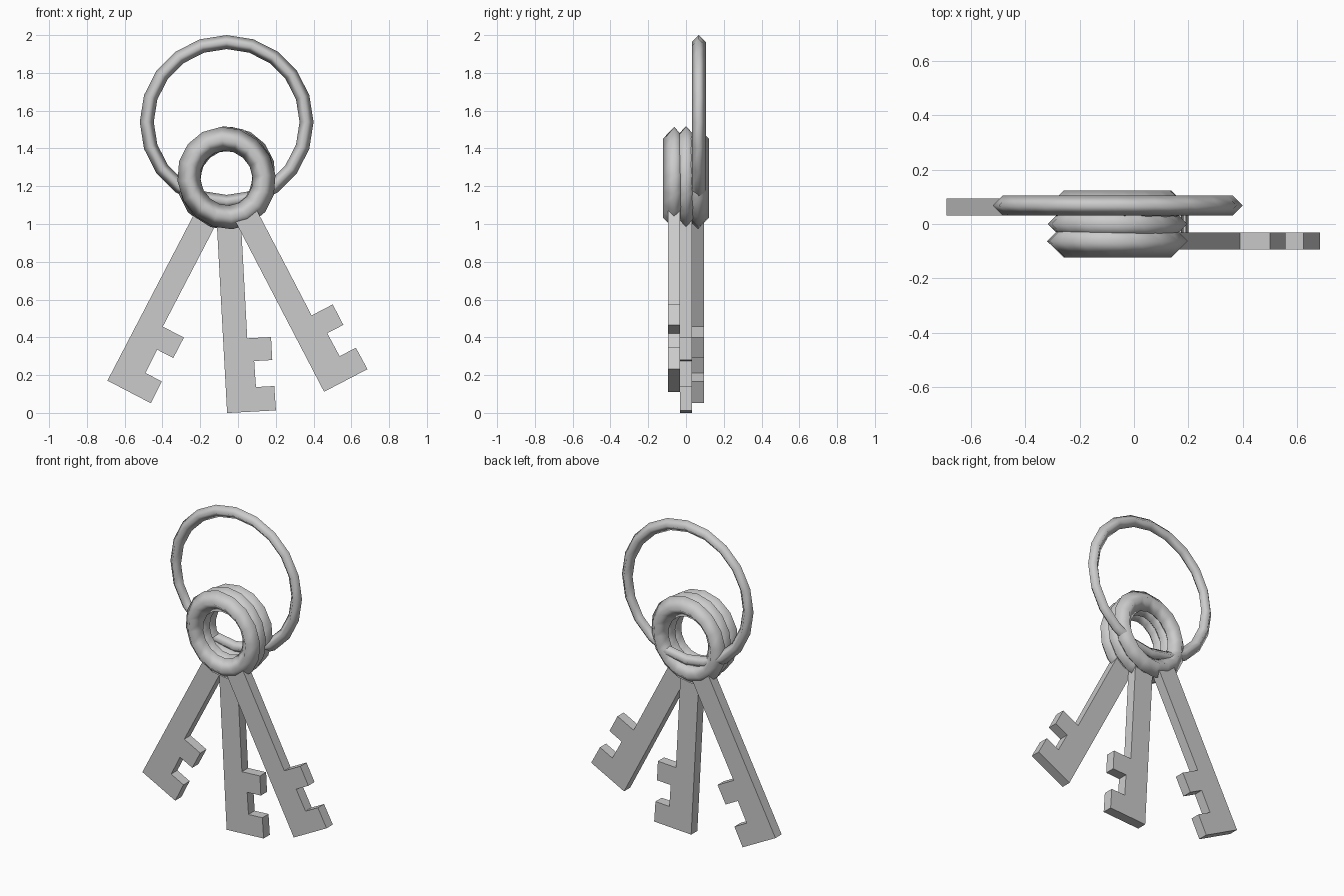
import bpy, bmesh
from math import radians, pi, sin, cos

if "Cube" in bpy.data.objects:
    bpy.data.objects.remove(bpy.data.objects["Cube"])


def smooth_ring(name, major, minor, segs, loc, angle=0.0, stretch=1.0):
    # Upright ring in the XZ plane with a four-sided section, smooth shaded
    bm = bmesh.new()
    loops = []
    for i in range(segs):
        a = 2 * pi * i / segs
        loop = []
        for j in range(4):
            b = j * pi / 2
            r = major + minor * cos(b)
            loop.append(bm.verts.new((r * cos(a), minor * sin(b), r * sin(a) * stretch)))
        loops.append(loop)
    for i in range(segs):
        p, q = loops[i], loops[(i + 1) % segs]
        for j in range(4):
            k = (j + 1) % 4
            bm.faces.new((p[j], q[j], q[k], p[k])).smooth = True
    finish(bm, name, loc, angle)


def finish(bm, name, loc, angle):
    bmesh.ops.recalc_face_normals(bm, faces=bm.faces)
    mesh = bpy.data.meshes.new(name)
    bm.to_mesh(mesh)
    bm.free()
    ob = bpy.data.objects.new(name, mesh)
    ob.location = loc
    ob.rotation_euler = (0, -radians(angle), 0)
    bpy.context.collection.objects.link(ob)


# Key outline: sideways offset and distance below the bow centre
OUTLINE = [(-.064, .19), (-.064, 1.242), (.195, 1.242), (.193, 1.113),
           (.096, 1.113), (.094, .975), (.19, .975), (.19, .853),
           (.064, .853), (.064, .19)]


def key_blade(name, loc, angle, half=.031):
    bm = bmesh.new()
    face = bm.faces.new([bm.verts.new((u, -half, -v)) for u, v in OUTLINE])
    ext = bmesh.ops.extrude_face_region(bm, geom=[face])
    verts = [g for g in ext["geom"] if isinstance(g, bmesh.types.BMVert)]
    bmesh.ops.translate(bm, verts=verts, vec=(0, 2 * half, 0))
    # Keep the closing front face if the extrusion removed it
    if len(bm.faces) < len(OUTLINE) + 2:
        bmesh.ops.holes_fill(bm, edges=bm.edges, sides=0)
    finish(bm, name, loc, angle)


# Large carrying ring
smooth_ring("key_ring", .423, .037, 20, (-.06, .068, 1.54))

# Three fanned keys, each a round bow with a toothed blade
for side, y, angle in (("left", .063, -27.5), ("middle", 0, 3.1), ("right", -.063, 27.5)):
    centre = (-.061, y, 1.243)
    smooth_ring(side + "_key_bow", .197, .06, 16, centre, angle, 1.07)
    key_blade(side + "_key_blade", centre, angle)
